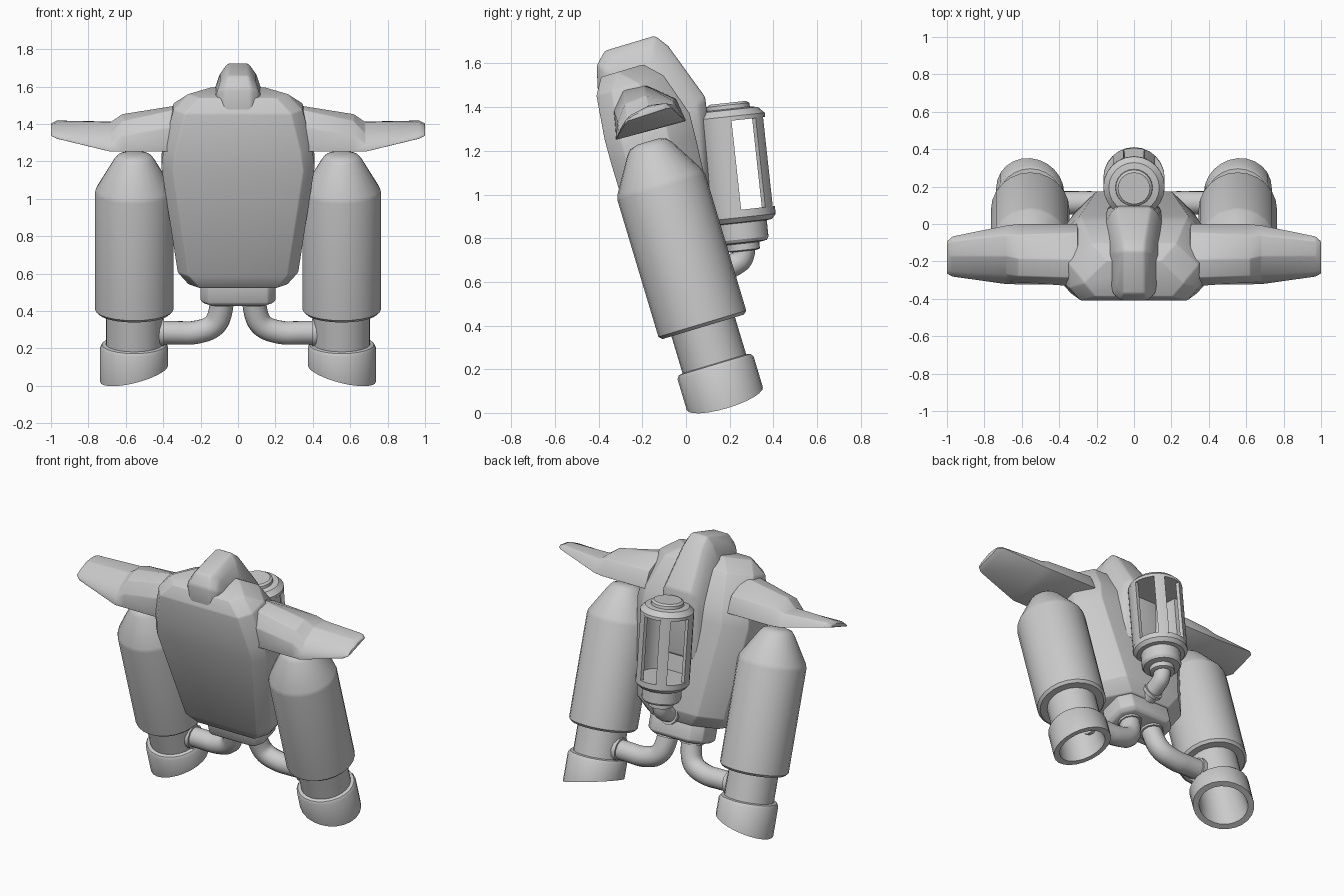
import bpy, bmesh
from math import radians, sin, cos, tau

if "Cube" in bpy.data.objects:
    bpy.data.objects.remove(bpy.data.objects["Cube"])

TILT = radians(16.7)      # lean of the whole pack
LAMP_TILT = radians(6.2)  # lean of the rear canister


def finish(name, bm, rot=0, loc=(0, 0, 0), bevel=0):
    bmesh.ops.remove_doubles(bm, verts=bm.verts, dist=1e-5)
    bmesh.ops.recalc_face_normals(bm, faces=bm.faces)
    if bevel:
        edges = [e for e in bm.edges if e.is_manifold and e.calc_face_angle(0) > radians(24)]
        bmesh.ops.bevel(bm, geom=edges, offset=bevel, segments=2, profile=0.5,
                        affect='EDGES', clamp_overlap=True)
    me = bpy.data.meshes.new(name)
    bm.to_mesh(me)
    bm.free()
    me.shade_smooth()
    me.set_sharp_from_angle(angle=radians(32))
    ob = bpy.data.objects.new(name, me)
    ob.rotation_euler.x = rot
    ob.location = loc
    bpy.context.collection.objects.link(ob)
    return ob


def loft(name, sections, rot=TILT, bevel=0.0, loc=(0, 0, 0), closed=False):
    """Skin a row of equal-length point rings."""
    bm = bmesh.new()
    rings = [[bm.verts.new(p) for p in s] for s in sections]
    n = len(rings[0])
    pairs = list(zip(rings, rings[1:]))
    if closed:
        pairs.append((rings[-1], rings[0]))
    for a, b in pairs:
        for i in range(n):
            j = (i + 1) % n
            bm.faces.new((a[i], a[j], b[j], b[i]))
    if not closed:
        bm.faces.new(rings[0])
        bm.faces.new(rings[-1])
    return finish(name, bm, rot, loc, bevel)


def lathe(name, profile, center=(0, 0), rot=TILT, loc=(0, 0, 0), slant=0, segs=24):
    """Spin (radius, height) points; slant shears the low rim sideways."""
    bm = bmesh.new()
    rings = []
    for r, h in profile:
        ring = []
        for i in range(segs):
            x, y = r * cos(tau * i / segs), r * sin(tau * i / segs)
            z = h - (slant * x if h < 0.05 else 0)
            ring.append(bm.verts.new((center[0] + x, center[1] + y, z)))
        rings.append(ring)
    for a, b in zip(rings, rings[1:]):
        for i in range(segs):
            j = (i + 1) % segs
            bm.faces.new((a[i], a[j], b[j], b[i]))
    bm.faces.new(rings[0])
    bm.faces.new(rings[-1])
    return finish(name, bm, rot, loc)


def tube(name, pts, radius, rot=TILT):
    cu = bpy.data.curves.new(name, 'CURVE')
    cu.dimensions = '3D'
    cu.bevel_depth, cu.bevel_resolution, cu.use_fill_caps = radius, 4, True
    sp = cu.splines.new('NURBS' if len(pts) > 2 else 'POLY')
    sp.points.add(len(pts) - 1)
    for p, co in zip(sp.points, pts):
        p.co = (*co, 1)
    if len(pts) > 2:
        sp.order_u, sp.use_endpoint_u, sp.resolution_u = 3, True, 6
    ob = bpy.data.objects.new(name, cu)
    ob.rotation_euler.x = rot
    bpy.context.collection.objects.link(ob)


# main hull: (height, half width, front, back)
def octagon(u, w, f, b, cf=0.06, cb=0.12):
    half = [(w - cf, f), (w, f + cf * 1.2), (w, b - cb), (w - cb, b)]
    return [(x, y, u) for x, y in half] + [(-x, y, u) for x, y in reversed(half)]


hull = [(0.535, 0.265, 0.03, 0.32), (0.61, 0.322, 0.0, 0.365), (1.2, 0.41, 0.0, 0.405),
        (1.31, 0.395, 0.003, 0.41), (1.51, 0.345, 0.025, 0.345), (1.585, 0.265, 0.07, 0.27)]
loft("main_hull", [octagon(*s) for s in hull], bevel=0.018)

# box under the hull
loft("hull_base", [octagon(0.42, 0.18, 0.08, 0.29, 0.04, 0.06), octagon(0.44, 0.2, 0.06, 0.31, 0.04, 0.06),
                   octagon(0.56, 0.2, 0.06, 0.31, 0.04, 0.06)], bevel=0.008)

# spine ridge over the top and down the back: outer point, base point, widths
spine = [(0.03, 1.50, 0.15, 1.45, 0.07, 0.12), (0.065, 1.64, 0.15, 1.56, 0.07, 0.13),
         (0.12, 1.695, 0.20, 1.55, 0.055, 0.13), (0.36, 1.695, 0.28, 1.53, 0.055, 0.14),
         (0.405, 1.632, 0.30, 1.48, 0.06, 0.15), (0.50, 1.36, 0.36, 1.28, 0.09, 0.17),
         (0.485, 1.28, 0.36, 1.20, 0.09, 0.17), (0.40, 0.95, 0.33, 0.93, 0.10, 0.18)]
rings = []
for ov, ou, bv, bu, wt, wb in spine:
    mv, mu = bv + 0.7 * (ov - bv), bu + 0.7 * (ou - bu)
    half = [(wb, bv, bu), (wt + 0.04, mv, mu), (wt, ov, ou)]
    rings.append(half + [(-x, y, z) for x, y, z in reversed(half)])
loft("spine_ridge", rings, bevel=0.012)

# wing sections: x, then chord outline as (back, up) points
wing = [(0.30, [(0.05, 1.29), (0.08, 1.43), (0.15, 1.505), (0.25, 1.495), (0.37, 1.39), (0.385, 1.28)]),
        (0.62, [(0.05, 1.29), (0.085, 1.37), (0.14, 1.435), (0.24, 1.445), (0.355, 1.385), (0.385, 1.28)]),
        (0.68, [(0.05, 1.29), (0.08, 1.33), (0.13, 1.37), (0.24, 1.40), (0.35, 1.37), (0.38, 1.285)]),
        (0.97, [(0.11, 1.345), (0.115, 1.36), (0.15, 1.38), (0.24, 1.395), (0.32, 1.385), (0.34, 1.355)]),
        (1.00, [(0.13, 1.355), (0.133, 1.365), (0.16, 1.375), (0.24, 1.385), (0.30, 1.375), (0.315, 1.36)])]

for side, s in (("right", 1), ("left", -1)):
    loft(side + "_wing", [[(s * x, v, u) for v, u in pts] for x, pts in wing], bevel=0.008)
    c = (0.555 * s, 0.189)
    # thruster tank with coned top
    lathe(side + "_tank", [(0.195, 0.355), (0.21, 0.37), (0.21, 1.02), (0.204, 1.045),
                           (0.108, 1.205), (0.088, 1.228), (0.05, 1.24)], c)
    # neck and hollow slanted nozzle
    lathe(side + "_nozzle", [(0.152, 0.38), (0.152, 0.178), (0.172, 0.174), (0.182, 0.158),
                             (0.182, 0.012), (0.145, 0.012), (0.135, 0.10), (0.12, 0.28), (0.04, 0.29)],
          c, slant=0.25 * s)
    # feed pipe with end collars
    tube(side + "_feed_pipe", [(s * x, 0.19, u) for x, u in
         ((0.085, 0.46), (0.085, 0.38), (0.12, 0.27), (0.24, 0.235), (0.32, 0.24), (0.45, 0.24))], 0.064)
    tube(side + "_pipe_collar", [(s * 0.395, 0.19, 0.24), (s * 0.425, 0.19, 0.24)], 0.076)
    tube(side + "_base_collar", [(s * 0.085, 0.19, 0.405), (s * 0.085, 0.19, 0.43)], 0.074)

# rear canister: caps, then wall pieces between the window openings
AT = (0, 0.345, 0)
lathe("canister_bottom", [(0.06, 0.745), (0.075, 0.75), (0.075, 0.78), (0.11, 0.785), (0.12, 0.80),
                          (0.12, 0.875), (0.145, 0.878), (0.164, 0.90), (0.164, 0.935), (0.05, 0.935)],
      rot=LAMP_TILT, loc=AT)
lathe("canister_top", [(0.05, 1.345), (0.164, 1.345), (0.164, 1.365), (0.135, 1.395), (0.10, 1.40),
                       (0.098, 1.418), (0.085, 1.428), (0.04, 1.428)], rot=LAMP_TILT, loc=AT)
for i, (a0, a1) in enumerate(((47, 70), (110, 133), (177, 363))):
    n = max(2, (a1 - a0) // 12)
    secs = []
    for k in range(n + 1):
        a = radians(a0 + (a1 - a0) * k / n)
        secs.append([(r * cos(a), r * sin(a), h) for r, h in
                     ((0.142, 0.93), (0.164, 0.93), (0.164, 1.35), (0.142, 1.35))])
    loft(f"canister_wall_{i + 1}", secs, rot=LAMP_TILT, loc=AT)

# pipe from canister into the hull
tube("canister_pipe", [(0, 0.265, 0.79), (0, 0.27, 0.72), (0, 0.225, 0.675), (0, 0.10, 0.62)], 0.052, rot=0)
tube("canister_pipe_collar", [(0, 0.185, 0.655), (0, 0.165, 0.647)], 0.064, rot=0)
